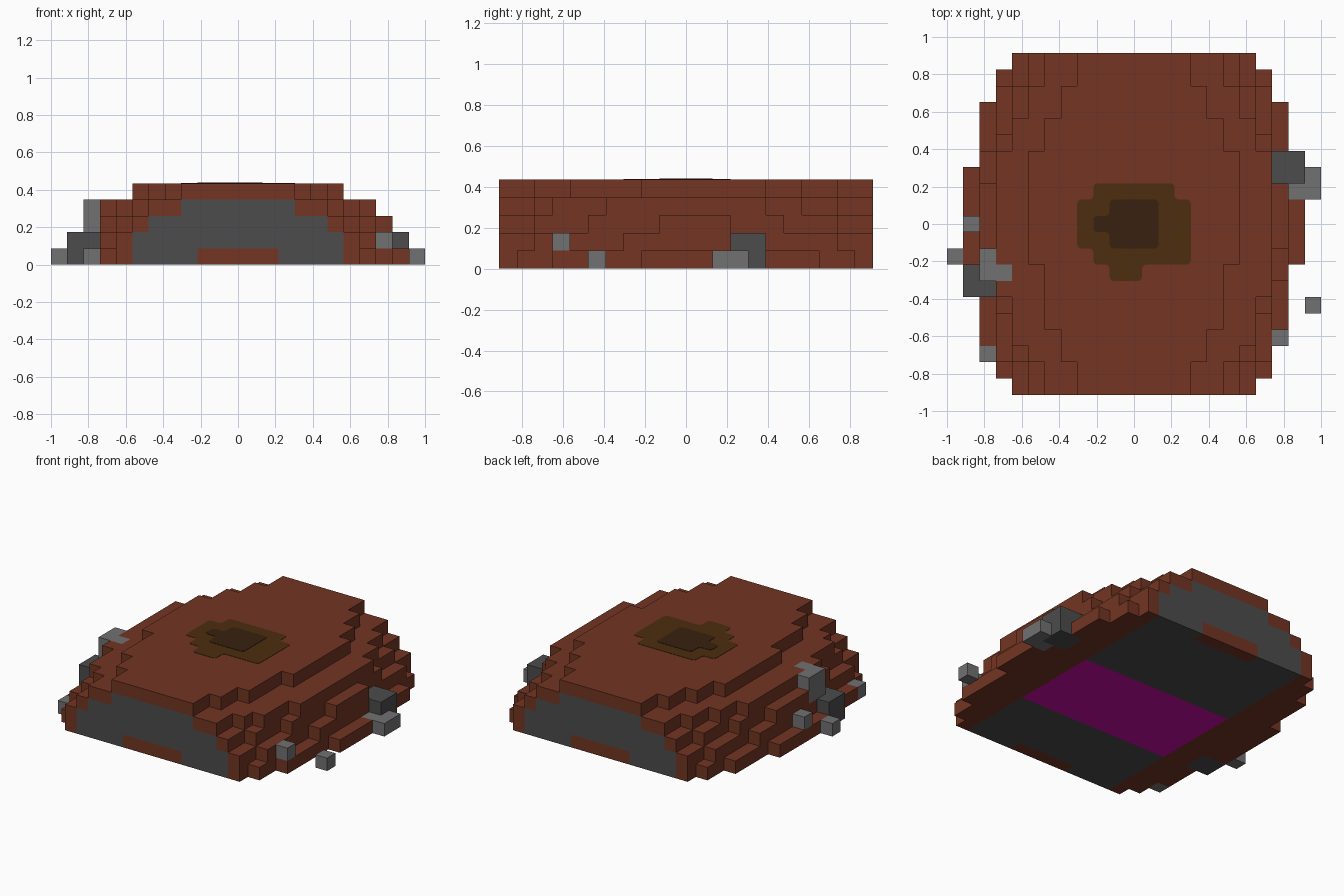
import bpy, bmesh
from mathutils import Vector

if "Cube" in bpy.data.objects:
    bpy.data.objects.remove(bpy.data.objects["Cube"])

V = 2 / 23          # block size
CX, CY = 11.5, 10.5  # grid centre in blocks


def linear(c):
    c /= 255
    return c / 12.92 if c <= 0.04045 else ((c + 0.055) / 1.055) ** 2.4


def material(name, r, g, b):
    m = bpy.data.materials.new(name)
    m.use_nodes = True
    col = (linear(r), linear(g), linear(b), 1)
    m.diffuse_color = col
    bsdf = next(n for n in m.node_tree.nodes if n.type == 'BSDF_PRINCIPLED')
    bsdf.inputs["Base Color"].default_value = col
    bsdf.inputs["Roughness"].default_value = 0.9
    return m


BROWN = material("red_brown", 115, 53, 35)
DARK = material("dark_grey", 76, 76, 76)
LIGHT = material("light_grey", 112, 113, 112)
MAGENTA = material("magenta", 200, 10, 165)
OLIVE = material("olive_brown", 77, 45, 14)
SOOT = material("dark_brown", 56, 33, 16)


def finish(name, bm, mats):
    me = bpy.data.meshes.new(name)
    bm.to_mesh(me)
    bm.free()
    for m in mats:
        me.materials.append(m)
    ob = bpy.data.objects.new(name, me)
    bpy.context.collection.objects.link(ob)
    return ob


def blocks(name, cells, mats, rule=None):
    """Outer skin of a set of unit blocks; rule picks a material per face."""
    bm = bmesh.new()
    verts = {}
    for c in sorted(cells):
        for axis in range(3):
            for side in (0, 1):
                n = [0, 0, 0]
                n[axis] = 2 * side - 1
                if tuple(a + b for a, b in zip(c, n)) in cells:
                    continue
                u, w = (axis + 1) % 3, (axis + 2) % 3
                ring = []
                for du, dw in ((0, 0), (1, 0), (1, 1), (0, 1)):
                    p = list(c)
                    p[axis] += side
                    p[u] += du
                    p[w] += dw
                    p = tuple(p)
                    if p not in verts:
                        verts[p] = bm.verts.new(((p[0] - CX) * V, (p[1] - CY) * V, p[2] * V))
                    ring.append(verts[p])
                f = bm.faces.new(ring if side else ring[::-1])
                f.material_index = rule(c, n) if rule else 0
    # merge neighbouring flat faces of the same colour
    bmesh.ops.dissolve_limit(bm, angle_limit=0.01, verts=bm.verts[:], edges=bm.edges[:],
                             delimit={'MATERIAL'})
    return finish(name, bm, mats)


def box(i, j, k):
    return {(a, b, c) for a in range(i[0], i[1] + 1)
            for b in range(j[0], j[1] + 1) for c in range(k[0], k[1] + 1)}


# Stones on both flanks
stones = {
    "left_dark_stone": (box((20, 21), (13, 14), (0, 1)), DARK),
    "left_light_stone": (box((21, 22), (12, 13), (0, 0)) - {(21, 13, 0)}, LIGHT),
    "left_loose_stone": (box((22, 22), (5, 5), (0, 0)), LIGHT),
    "left_ledge_stone": (box((20, 20), (3, 3), (1, 1)), LIGHT),
    "right_dark_stone": (box((1, 2), (6, 7), (0, 1)), DARK),
    "right_tall_stone": (box((2, 2), (7, 8), (2, 3)) | {(3, 7, 3)}, LIGHT),
    "right_ledge_stone": (box((1, 1), (10, 10), (1, 1)), LIGHT),
    "right_ground_stone": (box((0, 0), (8, 8), (0, 0)), LIGHT),
    "right_front_stone": (box((2, 2), (2, 2), (0, 0)), LIGHT),
}
stone_cells = set()
for name, (cells, mat) in stones.items():
    blocks(name, cells, [mat])
    stone_cells |= cells

# Mound: per layer, (last row, half width in blocks) from front to back
LAYERS = [
    [(0, 7.5), (2, 8.5), (7, 9.5), (13, 10.5), (17, 9.5), (19, 8.5), (20, 7.5)],
    [(1, 7.5), (6, 8.5), (14, 9.5), (18, 8.5), (20, 7.5)],
    [(1, 6.5), (4, 7.5), (8, 8.5), (12, 9.5), (15, 8.5), (18, 7.5), (20, 6.5)],
    [(1, 5.5), (2, 6.5), (5, 7.5), (14, 8.5), (16, 7.5), (18, 6.5), (20, 5.5)],
    [(1, 3.5), (3, 4.5), (7, 5.5), (14, 6.5), (16, 5.5), (18, 4.5), (20, 3.5)],
]
mound = set()
for k, rows in enumerate(LAYERS):
    start = 0
    for last, half in rows:
        mound |= box((int(CX - half), int(CX + half) - 1), (start, last), (k, k))
        start = last + 1

CORE = [6.5, 6.5, 5.5, 3.5, 0]  # half width of the grey core on each layer


def mound_colour(c, n):
    i, j, k = c
    x = abs(i + 0.5 - CX)
    end = j in (0, 20)
    if n[2] < 0 and k == 0 and x < CORE[0]:      # underside
        if 6 <= j <= 12:
            return 2
        return 0 if end and x < 2.5 else 1
    if n[1] and end and x < CORE[k]:             # front and back cuts
        return 0 if k == 0 and x < 2.5 else 1
    return 0


blocks("mound", mound - stone_cells, [BROWN, DARK, MAGENTA], mound_colour)


# Round-cornered scorch plates on top; outline in blocks from the centre
def plate(name, outline, z, mat):
    bm = bmesh.new()
    f = bm.faces.new([bm.verts.new((x * V, y * V, z)) for x, y in outline])
    bmesh.ops.bevel(bm, geom=bm.verts[:], offset=0.022, segments=3,
                    affect='VERTICES', profile=0.5)
    ext = bmesh.ops.extrude_face_region(bm, geom=bm.faces[:])
    top = [v for v in ext["geom"] if isinstance(v, bmesh.types.BMVert)]
    bmesh.ops.translate(bm, verts=top, vec=Vector((0, 0, 0.002)))
    bmesh.ops.recalc_face_normals(bm, faces=bm.faces[:])
    return finish(name, bm, [mat])


plate("scorch_outer", [(-2.5, 2.5), (2.5, 2.5), (2.5, 1.5), (3.5, 1.5), (3.5, -2.5),
                       (0.5, -2.5), (0.5, -3.5), (-1.5, -3.5), (-1.5, -2.5), (-2.5, -2.5),
                       (-2.5, -1.5), (-3.5, -1.5), (-3.5, 1.5), (-2.5, 1.5)][::-1],
      5 * V, OLIVE)
plate("scorch_inner", [(-1.5, 1.5), (1.5, 1.5), (1.5, -1.5), (-1.5, -1.5),
                       (-1.5, -0.5), (-2.5, -0.5), (-2.5, 0.5), (-1.5, 0.5)][::-1],
      5 * V + 0.002, SOOT)
